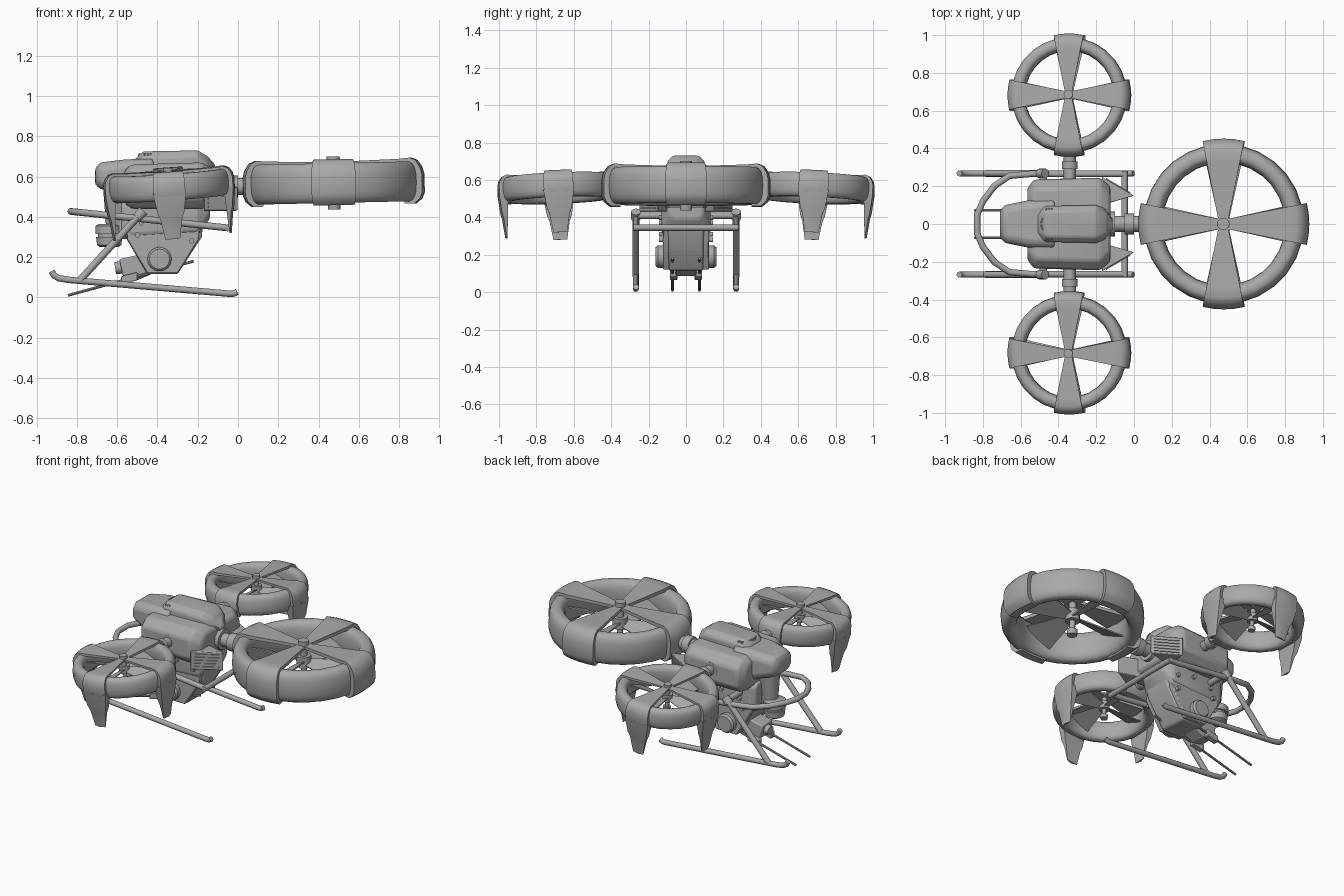
import bpy, bmesh, math
from mathutils import Vector, Matrix

cube = bpy.data.objects.get("Cube")
if cube:
    bpy.data.objects.remove(cube, do_unlink=True)

grey = bpy.data.materials.new("plain grey")
grey.use_nodes = True
grey.diffuse_color = (0.4, 0.4, 0.4, 1)
grey.node_tree.nodes["Principled BSDF"].inputs["Base Color"].default_value = (0.4, 0.4, 0.4, 1)
parts = []


def skin(name, loops, cyclic=False, bevel=0, matrix=None):
    """Join equal loops of points into a solid."""
    bm = bmesh.new()
    rows = [[bm.verts.new(p) for p in loop] for loop in loops]
    n = len(rows[0])
    for i in range(len(rows) if cyclic else len(rows) - 1):
        a, b = rows[i], rows[(i + 1) % len(rows)]
        for j in range(n):
            k = (j + 1) % n
            bm.faces.new((a[j], a[k], b[k], b[j]))
    if not cyclic:
        bm.faces.new(rows[0])
        bm.faces.new(rows[-1])
    if matrix:
        bm.transform(matrix)
    bmesh.ops.recalc_face_normals(bm, faces=bm.faces)
    mesh = bpy.data.meshes.new(name)
    bm.to_mesh(mesh)
    bm.free()
    mesh.materials.append(grey)
    ob = bpy.data.objects.new(name, mesh)
    bpy.context.collection.objects.link(ob)
    if bevel:
        mod = ob.modifiers.new("Bevel", "BEVEL")
        mod.width, mod.segments = bevel, 2
    parts.append(ob)
    return ob


def tube(name, path, radii, n=12, matrix=None):
    """Round bar along a path; radii is one number or one per point."""
    pts = [Vector(p) for p in path]
    if not isinstance(radii, (list, tuple)):
        radii = [radii] * len(pts)
    axis = (pts[-1] - pts[0]).normalized()
    loops = []
    for i, p in enumerate(pts):
        t = pts[min(i + 1, len(pts) - 1)] - pts[max(i - 1, 0)]
        t = t.normalized() if t.length > 1e-6 else axis
        u = t.cross(Vector((0, 0, 1)) if abs(t.z) < 0.9 else Vector((1, 0, 0))).normalized()
        v = t.cross(u)
        loops.append([p + radii[i] * (u * math.cos(a) + v * math.sin(a))
                      for a in (math.tau * k / n for k in range(n))])
    return skin(name, loops, matrix=matrix)


def prism(name, outline, y0, y1, bevel=0):
    """Side outline in x and z, stretched across y."""
    return skin(name, [[(x, y, z) for x, z in outline] for y in (y0, y1)], bevel=bevel)


def hull(name, sections, c, bevel=0.01):
    """Chamfered sections (x, half width, bottom, top) along x."""
    return skin(name, [[(x, w, lo + c), (x, w, hi - c), (x, w - c, hi), (x, c - w, hi),
                        (x, -w, hi - c), (x, -w, lo + c), (x, c - w, lo), (x, w - c, lo)]
                       for x, w, lo, hi in sections], bevel=bevel)


def rounded(v):
    return math.copysign(abs(v) ** .75, v)


RING = [(.375 + .05 * rounded(math.cos(a)), -.005 + .1 * rounded(math.sin(a)))
        for a in (math.tau * k / 18 for k in range(18))]
SADDLE = [(.02, .1), (.33, .108), (.39, .113), (.42, .1), (.443, .065), (.452, .03),
          (.452, -.06), (.44, -.09), (.41, -.115), (.36, -.115), (.35, .085), (.02, .082)]
FIN = [(-.03, .083, .27, .328), (-.13, .066, .275, .316),
       (-.16, .054, .277, .308), (-.26, .037, .283, .295)]


def rotor(name, place, scale, fin_turns=()):
    """Ducted fan: ring, four saddle struts, four pitched blades and hub."""
    m = place @ Matrix.Diagonal((*scale, 1))
    turns = [math.tau * k / 28 for k in range(28)]
    skin(name + "_ring", [[(r * math.cos(a), r * math.sin(a), z) for r, z in RING]
                          for a in turns], cyclic=True, matrix=m)
    for k in range(4):
        spin = m @ Matrix.Rotation(k * math.pi / 2, 4, 'Z')
        # The outer face follows the curve of the ring
        skin(name + "_strut", [[(r - 1.1 * (s * (.022 + .195 * r)) ** 2, s * (.022 + .195 * r), z)
                                for r, z in SADDLE] for s in (-1, -.5, 0, .5, 1)], matrix=spin)
        pitch = spin @ Matrix.Translation((0, 0, -.01)) @ Matrix.Rotation(.45, 4, 'X')
        skin(name + "_blade", [[(r, -w, -.004), (r, w, -.004), (r, w, .004), (r, -w, .004)]
                               for r, w in ((.03, .03), (.335, .105))], matrix=pitch)
    tube(name + "_hub", [(0, 0, z) for z in (-.136, -.1, -.1, -.04, -.04, .03, .03, .085, .085, .127)],
         [.03, .033, .018, .018, .045, .045, .022, .022, .033, .033], matrix=m)
    for turn in fin_turns:
        spin = place @ Matrix.Rotation(turn, 4, 'Z')
        skin(name + "_fin", [[(r0, -w, z), (r0, w, z), (r1 - .01, w, z), (r1, 0, z),
                              (r1 - .01, -w, z)] for z, w, r0, r1 in FIN], matrix=spin)


# Rotors
rotor("tail_rotor", Matrix.Translation((.475, 0, .573)) @ Matrix.Rotation(-.022, 4, 'Y'), (1, 1, 1))
for side in (-1, 1):
    tilt = Matrix.Rotation(-.07, 4, 'Y') @ Matrix.Rotation(-side * .04, 4, 'X')
    rotor("side_rotor", Matrix.Translation((-.343, side * .682, .56)) @ tilt, (.722, .722, .66),
          (0, math.pi, side * math.pi / 2))

# Arms between body and rotors
tube("tail_arm", [(x, 0, .55) for x in (-.15, -.1, -.1, -.05, -.05, 0, 0, .08)],
     [.065, .065, .042, .042, .055, .055, .042, .042])
for side in (-1, 1):
    tube("side_arm", [(-.34, side * y, .56) for y in (.2, .24, .24, .29, .29, .33, .33, .4)],
         [.06, .05, .032, .032, .042, .042, .033, .033])

# Upper body, nose and canopy
hull("upper_body", [(-.565, .19, .47, .63), (-.53, .235, .44, .66), (-.18, .245, .44, .67),
                    (-.125, .2, .46, .64)], .05, .015)
hull("nose", [(-.71, .07, .56, .64), (-.685, .1, .54, .67), (-.56, .125, .5, .685),
              (-.42, .13, .5, .69)], .03, .015)
hull("canopy", [(-.51, .07, .6, .69), (-.47, .095, .6, .725), (-.2, .1, .6, .73),
                (-.15, .08, .6, .7), (-.115, .03, .6, .66)], .03)
for side in (-1, 1):
    # Chevron vents ahead of the canopy
    for k in range(3):
        x = -.5 + k * .014
        skin("canopy_vent", [[(x + d, side * .005, z), (x + .03 + d, side * .085, z),
                              (x + .036 + d, side * .085, z), (x + .006 + d, side * .005, z)]
                             for d, z in ((0, .68), (.006, .715))])
    # Tail exhaust wedges with slats
    skin("exhaust", [[(-.17, side * .1, z), (-.17, side * .25, z), (.0, side * .15, z)]
                     for z in (.43, .55)], bevel=.005)
    for k in range(5):
        z = .445 + k * .02
        skin("exhaust_slat", [[(-.15, side * .235, h), (-.02, side * .16, h),
                               (-.017, side * .166, h), (-.147, side * .243, h)]
                              for h in (z, z + .009)])

# Lower body
prism("lower_body", [(-.57, .46), (-.165, .46), (-.18, .3), (-.3, .115), (-.45, .115),
                     (-.56, .3)], -.095, .095, .012)
hull("belly_neck", [(-.58, .11, .3, .48), (-.52, .13, .29, .48), (-.2, .13, .31, .48),
                    (-.14, .09, .39, .48)], .025)
for side in (-1, 1):
    prism("side_plate", [(-.55, .42), (-.185, .42), (-.195, .29), (-.3, .12), (-.45, .12),
                         (-.55, .29)], side * .09, side * .122, .005)
    tube("pivot_drum", [(-.39, side * y, .19) for y in (.09, .15, .162, .162, .15)],
         [.06, .06, .05, .028, .028], 16)
    for x, z in ((-.5, .31), (-.23, .28), (-.48, .37), (-.23, .37), (-.35, .4)):
        tube("bolt", [(x, side * .11, z), (x, side * .145, z)], .013)

# Chin sensor
tube("chin_sensor", [(-.64, 0, z) for z in (.25, .26, .3, .3, .315, .315, .355, .365)],
     [.045, .06, .065, .055, .055, .068, .068, .05], 16)
prism("chin_mount", [(-.64, .29), (-.5, .29), (-.5, .46), (-.62, .36)], -.045, .045, .005)
tube("nose_neck", [(-.61, 0, .34), (-.6, 0, .55)], [.045, .07], 16)

# Gun turret
prism("turret", [(-.59, .19), (-.5, .21), (-.42, .24), (-.42, .12), (-.5, .085),
                 (-.57, .1)], -.055, .055, .008)
tube("turret_barrel", [(-.61, 0, .145), (-.5, 0, .16)], [.03, .035])
for side in (-1, 1):
    tube("gun_rod", [(-.845, side * .072, .01), (-.22, side * .072, .18)], .007, 8)
    prism("gun_clamp", [(-.58, .065), (-.5, .085), (-.5, .125), (-.58, .105)],
          side * .045, side * .085, .004)

# Guard hoop around the nose, closed by a bar at the rear
half = [(-.05, .265), (-.55, .265), (-.66, .255), (-.74, .2), (-.8, .12), (-.83, .05)]
outline = half + [(x, -y) for x, y in reversed(half)]
tube("guard_hoop", [(x, y, .345 - (x + .05) * .105) for x, y in outline], .017)
tube("rear_bar", [(-.05, -.28, .345), (-.05, .28, .345)], .017)
tube("cross_bar", [(-.48, -.27, .41), (-.48, .27, .41)], .02)

# Landing skids and struts
for side in (-1, 1):
    y = side * .268
    tube("skid", [(-.925, y, .13), (-.915, y, .11), (-.89, y, .095), (-.84, y, .087),
                  (-.04, y, .018), (-.02, y, .019), (-.004, y, .028)], .016)
    tube("skid_strut", [(-.785, y, .085), (-.48, y, .42)], .018)
    tube("strut_joint", [(-.5, y, .395), (-.47, y, .43)], .026)

# Smooth shading with sharp edges kept
bpy.ops.object.select_all(action='DESELECT')
for ob in parts:
    ob.select_set(True)
bpy.context.view_layer.objects.active = parts[0]
bpy.ops.object.shade_smooth_by_angle(angle=math.radians(35))
